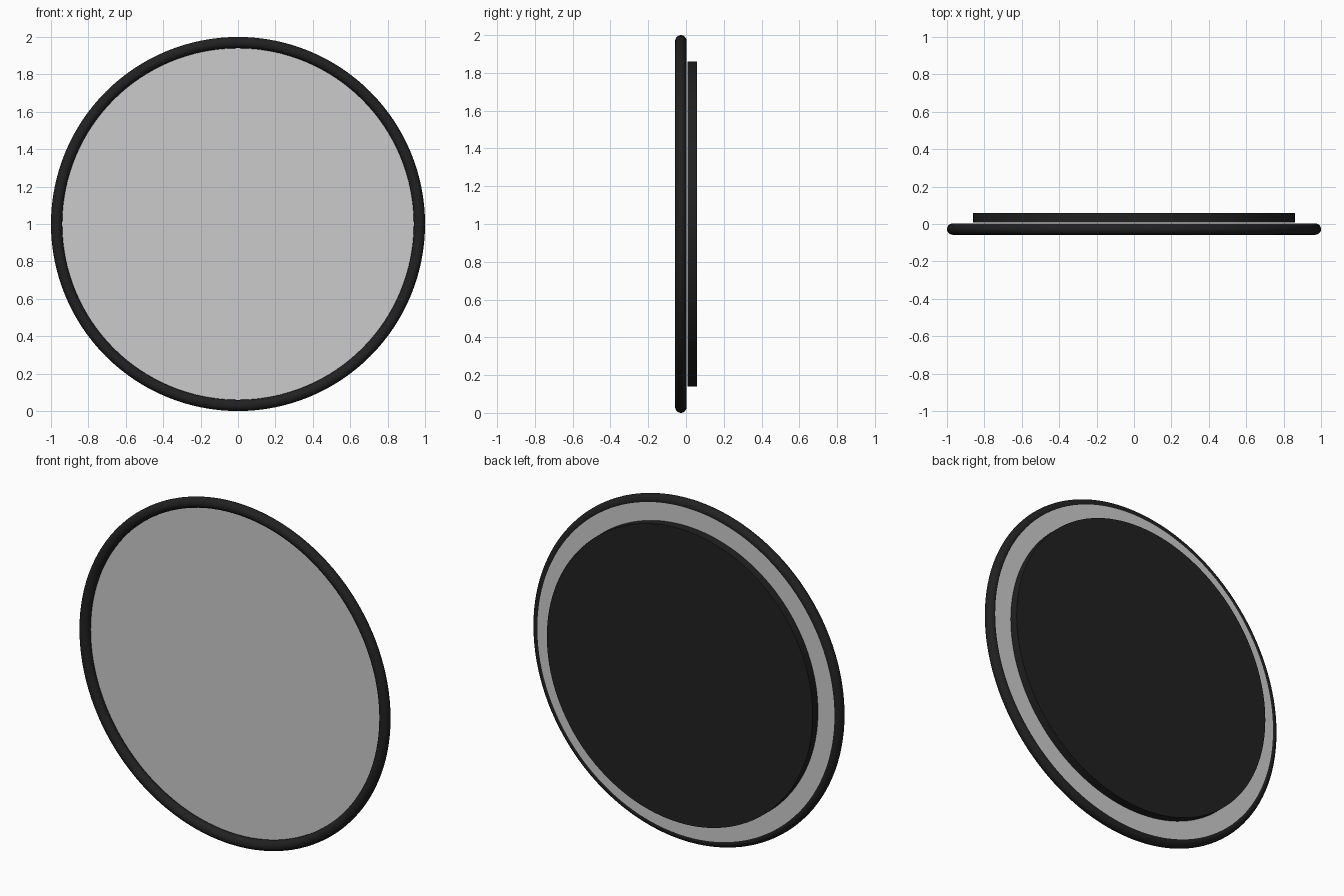
import bpy, math

if "Cube" in bpy.data.objects:
    bpy.data.objects.remove(bpy.data.objects["Cube"])

FLAT = (math.pi / 2, 0, 0)   # turns z-axis primitives to face the front

black = bpy.data.materials.new("black")
black.diffuse_color = (0.015, 0.015, 0.015, 1)
black.use_nodes = True
black.node_tree.nodes["Principled BSDF"].inputs["Base Color"].default_value = black.diffuse_color


def finish(name, mat=None):
    ob = bpy.context.object
    ob.name = name
    bpy.ops.object.shade_smooth_by_angle(angle=math.radians(35))
    if mat:
        ob.data.materials.append(mat)
    return ob


def disc(name, radius, y0, y1, mat=None):
    bpy.ops.mesh.primitive_cylinder_add(
        vertices=128, radius=radius, depth=y1 - y0,
        location=(0, (y0 + y1) / 2, 1), rotation=FLAT)
    return finish(name, mat)


# round tubular frame
bpy.ops.mesh.primitive_torus_add(
    major_radius=0.97, minor_radius=0.03, major_segments=128,
    minor_segments=24, location=(0, -0.0275, 1), rotation=FLAT)
finish("frame_ring", black)

# thin mirror pane seated at the rear of the frame
disc("mirror_pane", 0.963, -0.005, 0.001)

# smaller backing board behind the pane
disc("backing_board", 0.86, 0.0085, 0.0575, black)
